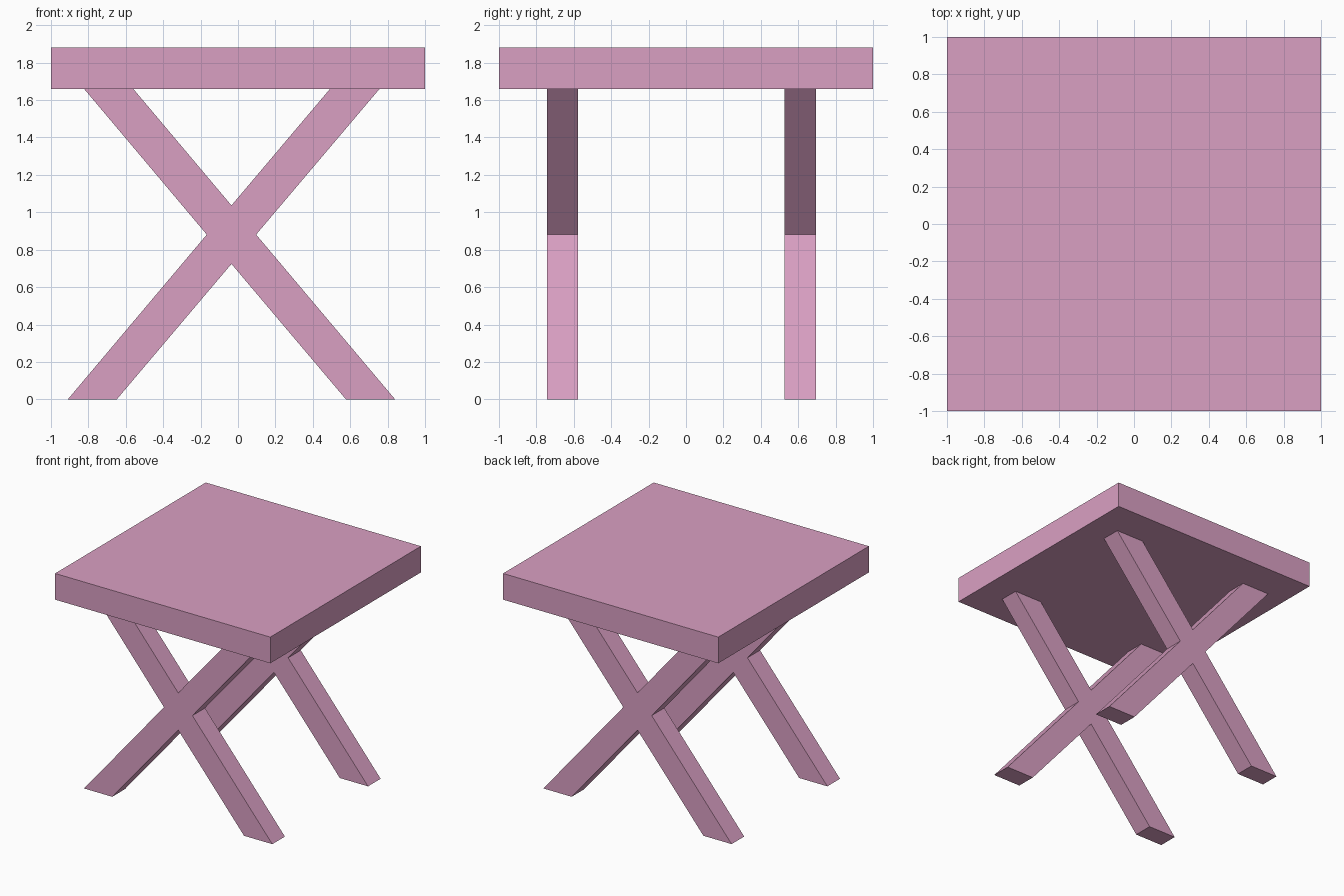
import bpy
import bmesh

if "Cube" in bpy.data.objects:
    bpy.data.objects.remove(bpy.data.objects["Cube"])

pink = bpy.data.materials.new("dusty pink")
pink.diffuse_color = (0.70, 0.35, 0.545, 1.0)
pink.use_nodes = True
pink.node_tree.nodes["Principled BSDF"].inputs["Base Color"].default_value = pink.diffuse_color


def extruded(name, outline, y0, y1):
    """Solid from an outline in the XZ plane, extruded from y0 to y1."""
    bm = bmesh.new()
    face = bm.faces.new([bm.verts.new((x, y0, z)) for x, z in outline])
    ext = bmesh.ops.extrude_face_region(bm, geom=[face])
    verts = [g for g in ext["geom"] if isinstance(g, bmesh.types.BMVert)]
    bmesh.ops.translate(bm, verts=verts, vec=(0, y1 - y0, 0))
    bmesh.ops.recalc_face_normals(bm, faces=bm.faces)
    mesh = bpy.data.meshes.new(name)
    bm.to_mesh(mesh)
    bm.free()
    mesh.materials.append(pink)
    obj = bpy.data.objects.new(name, mesh)
    bpy.context.collection.objects.link(obj)
    return obj


UNDERSIDE, TOP = 1.66, 1.88

# Square slab top
extruded("table_top", [(-1, UNDERSIDE), (1, UNDERSIDE), (1, TOP), (-1, TOP)], -1, 1)

# Crossed legs, each pair one X-shaped outline
cross = [
    (-0.91, 0), (-0.648, 0), (-0.035, 0.724), (0.577, 0), (0.84, 0),
    (0.097, 0.881), (0.757, UNDERSIDE), (0.492, UNDERSIDE), (-0.035, 1.037),
    (-0.56, UNDERSIDE), (-0.823, UNDERSIDE), (-0.167, 0.881),
]
extruded("front_crossed_legs", cross, -0.744, -0.577)
extruded("back_crossed_legs", cross, 0.527, 0.694)
